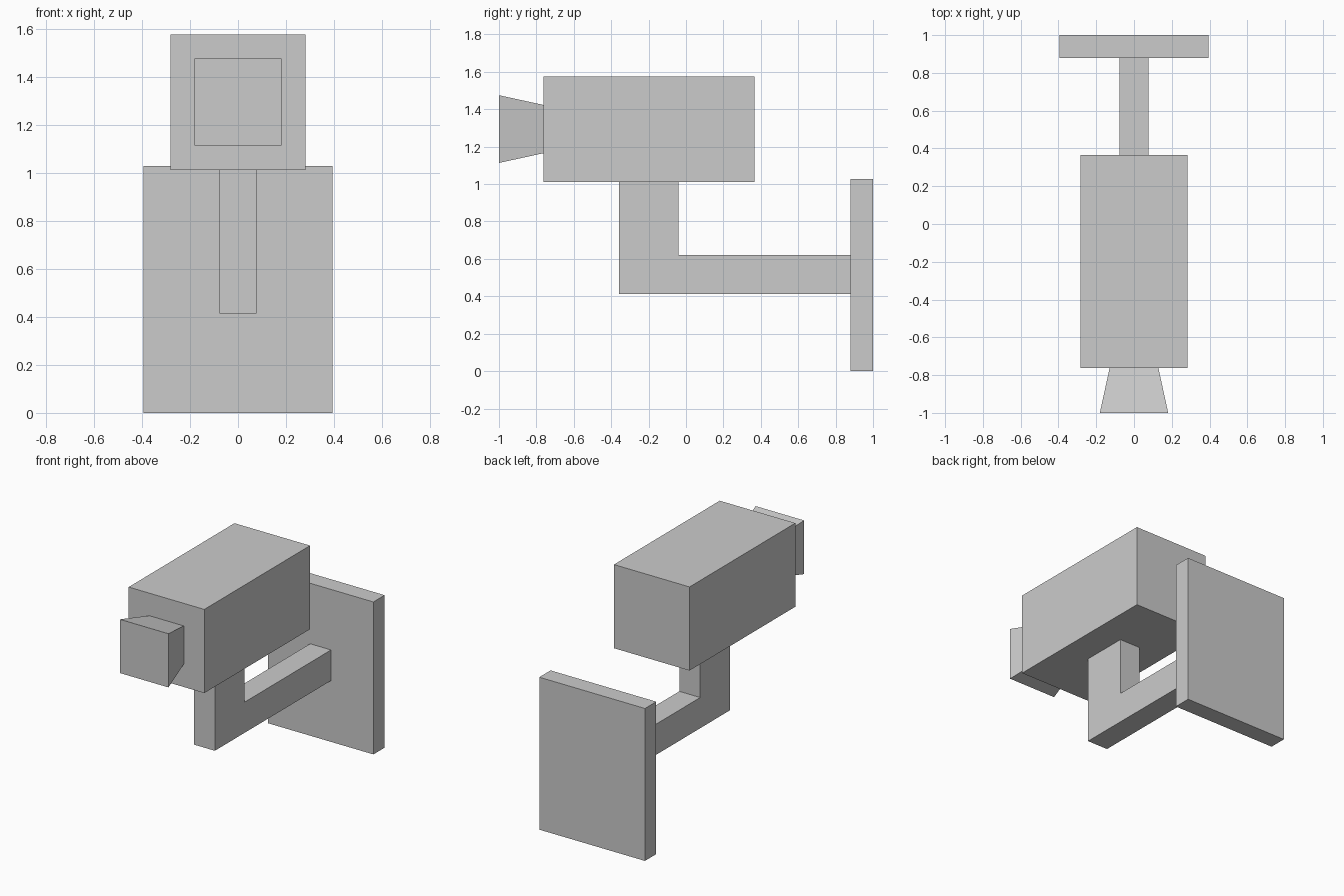
import bpy, bmesh

if "Cube" in bpy.data.objects:
    bpy.data.objects.remove(bpy.data.objects["Cube"])


def make_object(name, bm):
    bmesh.ops.recalc_face_normals(bm, faces=bm.faces[:])
    mesh = bpy.data.meshes.new(name)
    bm.to_mesh(mesh)
    bm.free()
    obj = bpy.data.objects.new(name, mesh)
    bpy.context.collection.objects.link(obj)
    return obj


def prism_x(name, profile, half_width):
    """Extrude a (y, z) profile symmetrically along x."""
    bm = bmesh.new()
    face = bm.faces.new([bm.verts.new((-half_width, y, z)) for y, z in profile])
    ext = bmesh.ops.extrude_face_region(bm, geom=[face])
    moved = [v for v in ext["geom"] if isinstance(v, bmesh.types.BMVert)]
    bmesh.ops.translate(bm, verts=moved, vec=(2 * half_width, 0, 0))
    return make_object(name, bm)


def box(name, half_width, y0, y1, z0, z1):
    return prism_x(name, [(y0, z0), (y1, z0), (y1, z1), (y0, z1)], half_width)


def square_frustum(name, y_front, half_front, y_back, half_back, zc):
    """Square block tapering along y."""
    bm = bmesh.new()
    bmesh.ops.create_cube(bm, size=2)
    for v in bm.verts:
        front = v.co.y < 0
        h = half_front if front else half_back
        v.co = (v.co.x * h, y_front if front else y_back, zc + v.co.z * h)
    return make_object(name, bm)


# Wall plate
box("wall_plate", 0.394, 0.88, 1.0, 0.0, 1.028)

# L-shaped arm from the wall plate up to the housing
prism_x("bracket_arm", [(-0.358, 0.413), (0.88, 0.413), (0.88, 0.62),
                        (-0.04, 0.62), (-0.04, 1.011), (-0.358, 1.011)], 0.078)

# Camera housing
box("camera_housing", 0.282, -0.762, 0.365, 1.011, 1.575)

# Flared lens
square_frustum("lens", -1.0, 0.181, -0.762, 0.129, 1.294)
